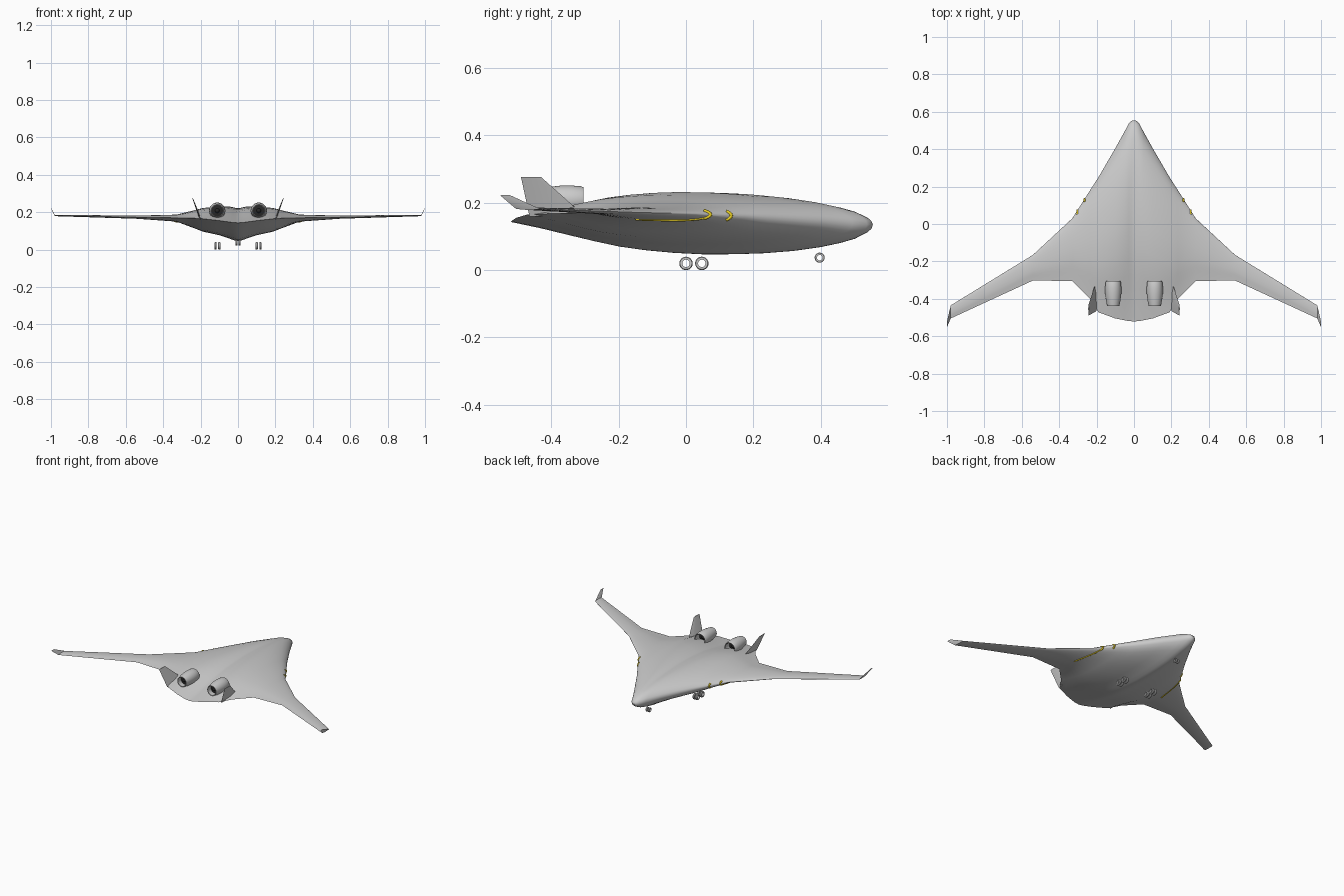
import bpy, bmesh, math
from mathutils import Vector

if "Cube" in bpy.data.objects:
    bpy.data.objects.remove(bpy.data.objects["Cube"])

# Span stations: x, nose y, tail y, nose z, tail z, top z, bottom z
STATIONS = [
    (0, .555, -.52, .135, .143, .222, .047),
    (.012, .552, -.52, .135, .144, .223, .048),
    (.028, .538, -.519, .136, .145, .227, .052),
    (.05, .495, -.515, .138, .148, .231, .061),
    (.10, .405, -.505, .146, .155, .232, .077),
    (.19, .25, -.472, .155, .165, .222, .097),
    (.235, .18, -.40, .16, .168, .21, .115),
    (.33, .03, -.305, .167, .17, .187, .15),
    (.54, -.165, -.302, .172, .173, .182, .165),
    (.98, -.435, -.505, .182, .182, .186, .179),
    (1.0, -.522, -.552, .222, .222, .2235, .2205)]
# Chordwise thickness profile: fraction of chord, fraction of thickness
PROFILE = [(0, 0), (.004, .13), (.015, .25), (.05, .46), (.09, .6), (.145, .74), (.22, .87), (.3, .95),
           (.38, .99), (.47, 1), (.55, .96), (.63, .88), (.7, .77), (.77, .6), (.84, .41), (.92, .19), (1, 0)]


def lerp_table(table, x):
    for a, b in zip(table, table[1:]):
        if x <= b[0]:
            f = (x - a[0]) / (b[0] - a[0])
            return [p + (q - p) * f for p, q in zip(a, b)]
    return table[-1]


def skin(x, t, upper):
    """Point on the airframe surface at span x and chord fraction t."""
    _, y0, y1, z0, z1, top, bot = lerp_table(STATIONS, abs(x))
    mid = z0 + (z1 - z0) * t
    peak = z0 + (z1 - z0) * .47
    d = (top if upper else bot) - peak
    return Vector((x, y0 + (y1 - y0) * t, mid + d * lerp_table(PROFILE, t)[1]))


def finish(name, bm, mat=None, angle=35):
    bmesh.ops.recalc_face_normals(bm, faces=bm.faces)
    me = bpy.data.meshes.new(name)
    bm.to_mesh(me)
    bm.free()
    ob = bpy.data.objects.new(name, me)
    bpy.context.collection.objects.link(ob)
    if mat:
        me.materials.append(mat)
    bpy.ops.object.select_all(action='DESELECT')
    ob.select_set(True)
    bpy.context.view_layer.objects.active = ob
    bpy.ops.object.shade_smooth_by_angle(angle=math.radians(angle))
    return ob


def loft(name, rings, caps=True):
    bm = bmesh.new()
    vs = [[bm.verts.new(p) for p in r] for r in rings]
    n = len(vs[0])
    for a, b in zip(vs, vs[1:]):
        for i in range(n):
            bm.faces.new((a[i], a[(i + 1) % n], b[(i + 1) % n], b[i]))
    if caps:
        bm.faces.new(vs[0])
        bm.faces.new(vs[-1])
    return finish(name, bm)


def revolve(name, prof, centre, axis, steps=32, mat=None, closed=False):
    """Spin (radius, offset) points round the x or y axis."""
    bm = bmesh.new()
    rings = []
    for k in range(steps):
        a = 2 * math.pi * k / steps
        c, s = math.cos(a), math.sin(a)
        rings.append([bm.verts.new(Vector(centre) + Vector((r * c, o, r * s) if axis == 'y' else (o, r * c, r * s)))
                      for r, o in prof])
    n = len(prof)
    for k in range(steps):
        a, b = rings[k], rings[(k + 1) % steps]
        for i in range(n if closed else n - 1):
            j = (i + 1) % n
            bm.faces.new((a[i], a[j], b[j], b[i]))
    bmesh.ops.remove_doubles(bm, verts=bm.verts, dist=1e-5)
    return finish(name, bm, mat)


def tube(name, pts, radius, mat):
    cu = bpy.data.curves.new(name, 'CURVE')
    cu.dimensions = '3D'
    cu.bevel_depth = radius
    cu.bevel_resolution = 2
    cu.use_fill_caps = True
    sp = cu.splines.new('POLY')
    sp.points.add(len(pts) - 1)
    for p, q in zip(sp.points, pts):
        p.co = (*q, 1)
    cu.materials.append(mat)
    ob = bpy.data.objects.new(name, cu)
    bpy.context.collection.objects.link(ob)


def colour(name, rgb):
    m = bpy.data.materials.new(name)
    m.diffuse_color = (*rgb, 1)
    m.use_nodes = True
    m.node_tree.nodes["Principled BSDF"].inputs["Base Color"].default_value = m.diffuse_color
    return m


yellow = colour('yellow', (.85, .65, .02))
dark = colour('dark', (.02, .02, .02))

# Blended body, wings and winglets in one skin
xs = [-s[0] for s in reversed(STATIONS[1:])] + [s[0] for s in STATIONS]
ts = [p[0] for p in PROFILE]
loft('blended_wing_body', [[skin(x, t, True) for t in ts] + [skin(x, t, False) for t in ts[-2:0:-1]] for x in xs])

# Engine nacelle: outer shell, rolled lips, inner duct
NACELLE = [(.038, .068), (.041, .06), (.0435, .03), (.043, .0), (.039, -.035), (.033, -.066),
           (.030, -.066), (.031, -.03), (.032, .03), (.034, .064)]
FAN = [(0, .045), (.006, .038), (.011, .028), (.0325, .026), (.0325, -.03), (.012, -.032), (0, -.06)]

for side, s in (('left', -1), ('right', 1)):
    c = (s * .111, -.372, .208)
    revolve(side + '_engine_nacelle', NACELLE, c, 'y', closed=True)
    revolve(side + '_engine_core', FAN, c, 'y', mat=dark)

    # Canted tail fin with thin diamond section
    rings = []
    for x, z, y0, y1, h in ((.2, .16, -.30, -.465, .006), (.243, .276, -.43, -.49, .002)):
        ym = y0 + (y1 - y0) * .35
        rings.append([(s * x, y0, z), (s * (x + h), ym, z), (s * x, y1, z), (s * (x - h), ym, z)])
    loft(side + '_tail_fin', rings)

    # Yellow door frames round the leading edge, and the underwing strip
    for i, (x, t) in enumerate(((.264, .03), (.303, .05))):
        steps = [t * (1 - k / 6) ** 2 for k in range(7)]
        pts = [skin(s * x, u, True) for u in steps] + [skin(s * x, u, False) for u in steps[-2::-1]]
        tube(f'{side}_door_marking_{i + 1}', pts, .005, yellow)
    pts = []
    for k in range(9):
        x = .303 + .037 * k / 8
        y = .065 - .215 * k / 8
        _, y0, y1 = lerp_table(STATIONS, x)[:3]
        pts.append(skin(s * x, max(0, (y - y0) / (y1 - y0)), False))
    tube(side + '_underwing_strip', pts, .004, yellow)

    # Wheels: hollow rings, two pairs per main bogie and one nose pair
    for i, (x, y, z, r, w) in enumerate(((.1, 0, .02, .02, .006), (.12, 0, .02, .02, .006), (.1, .047, .02, .02, .006),
                                         (.12, .047, .02, .02, .006), (.008, .397, .037, .015, .005))):
        tyre = [(r * .55, -w), (r * .88, -w), (r, -w * .5), (r, w * .5), (r * .88, w), (r * .55, w)]
        revolve(f'{side}_{"nose" if i == 4 else "main"}_wheel_{i + 1}', tyre, (s * x, y, z), 'x', 24, closed=True)
